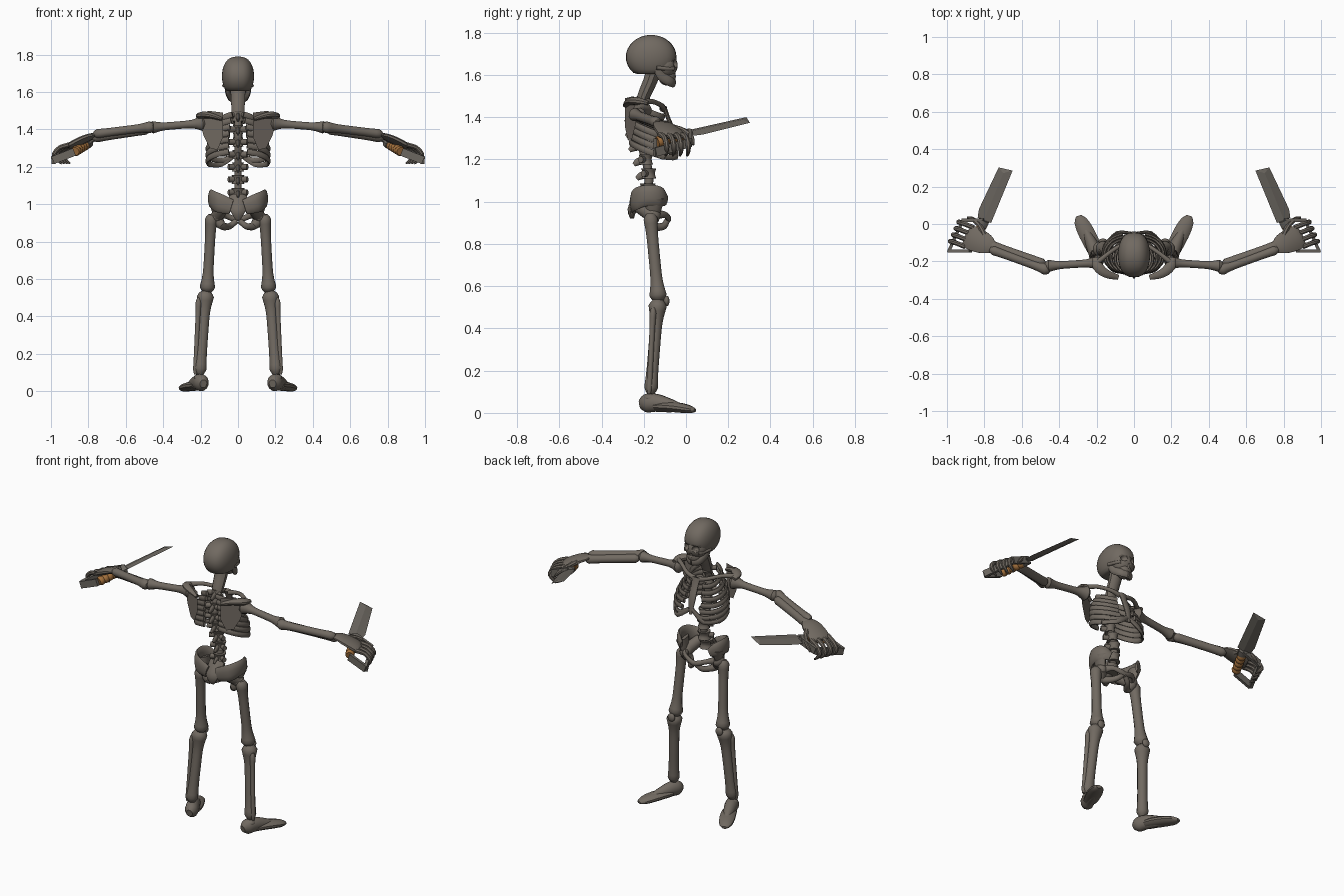
import bpy, bmesh, math
from mathutils import Vector, Matrix

if "Cube" in bpy.data.objects:
    bpy.data.objects.remove(bpy.data.objects["Cube"])


def material(name, *rgb):
    mat = bpy.data.materials.new(name)
    mat.use_nodes = True
    mat.diffuse_color = (*rgb, 1)
    shader = next(node for node in mat.node_tree.nodes if node.type == 'BSDF_PRINCIPLED')
    shader.inputs["Base Color"].default_value = mat.diffuse_color
    return mat


BONE = material("bone grey", .165, .143, .12)
STEEL = material("dull steel", .15, .136, .118)
GRIP = material("orange grip", .36, .16, .045)


def loft(bm, centres, widths, heights, sides=10):
    """Closed tube with an elliptical section at each centre."""
    span = (centres[-1] - centres[0]).normalized()
    reference = Vector((0, 1, 0)) if abs(span.z) > .75 else Vector((0, 0, 1))
    rings = []
    for i, centre in enumerate(centres):
        tangent = (centres[min(i + 1, len(centres) - 1)] - centres[max(i - 1, 0)]).normalized()
        across = tangent.cross(reference).normalized()
        upward = across.cross(tangent)
        angles = [math.tau * (k + .5) / sides for k in range(sides)]
        rings.append([bm.verts.new(centre + across * math.cos(angle) * widths[i]
                                   + upward * math.sin(angle) * heights[i]) for angle in angles])
    for lower, upper in zip(rings, rings[1:]):
        for k in range(sides):
            after = (k + 1) % sides
            bm.faces.new((lower[k], lower[after], upper[after], upper[k]))
    bm.faces.new(rings[0][::-1])
    bm.faces.new(rings[-1])


def curve_through(points, steps=3):
    """Catmull-Rom samples through the given points."""
    points = [Vector(point) for point in points]
    padded = [points[0], *points, points[-1]]
    samples = []
    for before, start, end, after in zip(padded, padded[1:], padded[2:], padded[3:]):
        for step in range(steps):
            t = step / steps
            samples.append(start + (end - before) * (t / 2)
                           + (before * 2 - start * 5 + end * 4 - after) * (t * t / 2)
                           + (start * 3 - before - end * 3 + after) * (t ** 3 / 2))
    return samples + [points[-1]]


def tube(bm, points, width, height, swell=None, sides=10):
    """Curved tube; swell scales the section at each point."""
    swell = swell or [1] * len(points)
    samples = curve_through([(*point, scale) for point, scale in zip(points, swell)])
    loft(bm, [s.to_3d() for s in samples], [width * s.w for s in samples], [height * s.w for s in samples], sides)


def long_bone(bm, start, end, shaft, start_knob, end_knob, depth=1):
    """Straight bone with a slim shaft and rounded knobs at both ends."""
    start, end = Vector(start), Vector(end)
    count = 18
    centres, radii = [], []
    for k in range(count + 1):
        t = (1 - math.cos(math.pi * k / count)) / 2
        radius = shaft
        for knob, distance in ((start_knob, t), (end_knob, 1 - t)):
            radius += (knob - shaft) * math.exp(-(distance / .16) ** 2)
        centres.append(start.lerp(end, t))
        radii.append(radius * min(1, .5 + 9 * min(t, 1 - t)))
    loft(bm, centres, radii, [radius * depth for radius in radii], 12)


def ball(bm, centre, radii, segments=20):
    bmesh.ops.create_uvsphere(bm, u_segments=segments, v_segments=segments // 2 + 2, radius=1,
                              matrix=Matrix.Translation(centre) @ Matrix.Diagonal((*radii, 1)))


def finish(name, bm, mat=BONE, mirror=True, angle=40):
    """Turn the mesh into an object, mirrored to the other side if it is paired."""
    bmesh.ops.recalc_face_normals(bm, faces=bm.faces)
    mesh = bpy.data.meshes.new(name)
    bm.to_mesh(mesh)
    bm.free()
    mesh.materials.append(mat)
    ob = bpy.data.objects.new(name, mesh)
    bpy.context.collection.objects.link(ob)
    for other in bpy.context.selected_objects:
        other.select_set(False)
    bpy.context.view_layer.objects.active = ob
    ob.select_set(True)
    bpy.ops.object.shade_smooth_by_angle(angle=math.radians(angle))
    if mirror:
        ob.modifiers.new("Mirror", 'MIRROR').use_mirror_merge = False
    return ob


# Skull: boxy flat-based cranium, face and muzzle with hollow sockets
sockets = bmesh.new()
for x in (-.033, .033):
    ball(sockets, (x, -.04, 1.655), (.022, .03, .02))
ball(sockets, (0, -.035, 1.61), (.011, .02, .018))
cutter = finish("socket_cutter", sockets, mirror=False)
cutter.hide_render = True
cutter.hide_set(True)
for name, centre, radii in (("cranium", (0, -.165, 1.685), (.086, .12, .105)),
                            ("face", (0, -.1, 1.645), (.07, .06, .065)),
                            ("muzzle", (0, -.09, 1.595), (.045, .042, .045))):
    bm = bmesh.new()
    ball(bm, centre, radii, 28)
    if name == "cranium":
        for vert in bm.verts:
            vert.co.x = math.copysign(radii[0] * abs(vert.co.x / radii[0]) ** .75, vert.co.x)
            vert.co.z = max(vert.co.z, 1.605)
    hollow = finish(name, bm, mirror=False).modifiers.new("Sockets", 'BOOLEAN')
    hollow.operation, hollow.solver, hollow.object = 'DIFFERENCE', 'EXACT', cutter
bm = bmesh.new()
tube(bm, [(.058, -.13, 1.63), (.052, -.115, 1.595), (.035, -.075, 1.57), (0, -.06, 1.565)], .013, .024)
tube(bm, [(.045, -.06, 1.63), (.062, -.09, 1.63), (.075, -.14, 1.635)], .01, .01)
finish("jaw_and_cheekbone", bm)

# Spine: neck column, then chunky vertebrae with back and side processes
bm = bmesh.new()
tube(bm, [(0, -.15, 1.63), (0, -.17, 1.57), (0, -.2, 1.5), (0, -.22, 1.44)], .036, .03, (1.2, 1.1, 1, .8))
column = curve_through([(0, -.2, 1.5), (0, -.23, 1.4), (0, -.22, 1.3), (0, -.19, 1.2), (0, -.175, 1.1), (0, -.2, 1)])
loft(bm, column, [.021] * len(column), [.021] * len(column))
for i, centre in enumerate(column[::2] if len(column) % 2 else column[1::2]):
    radius = .026 + i / 500
    rise = Vector((0, 0, .024))
    tube(bm, [centre + rise, centre, centre - rise], radius, radius, (1, .8, 1))
    tube(bm, [centre, centre + Vector((0, -.035, -.01)), centre + Vector((0, -.057, -.025))],
         .012, .02, (1, .9, .5))
    for side in (-1, 1):
        tube(bm, [centre, centre + Vector((side * .05, -.025, 0))], .013, .016)
finish("spine", bm, mirror=False)

# Ribs: broad flat hoops that slope down towards the breastbone
bm = bmesh.new()
rib_count = 7
for i in range(rib_count):
    level = i / (rib_count - 1)
    grown = min(1, level * 1.4)
    wide = .1 + .065 * math.sin(grown * math.pi / 2)
    middle, depth = -.185 + .03 * grown, .08 + .03 * grown
    reach = 2.85 - .4 * max(0, i - 4)
    hoop = []
    for k in range(9):
        angle = .22 + (reach - .22) * k / 8
        drop = .04 * (1 - math.cos(angle)) + .015 * math.sin(angle)
        hoop.append(Vector((wide * math.sin(angle) ** .8, middle - depth * math.cos(angle), 1.485 - .2 * level - drop)))
    tube(bm, hoop, .009, .016, sides=8)
    if reach < 2.8:  # cartilage rising to the breastbone
        tip = hoop[-1]
        tube(bm, [tip, (tip.x * .6, -.045, tip.z), (.01, -.05, 1.27)], .008, .014, sides=8)
finish("ribs", bm)
bm = bmesh.new()
tube(bm, [(0, -.105, 1.45), (0, -.09, 1.41), (0, -.06, 1.33), (0, -.045, 1.24)], .024, .01, (1.3, 1, 1, .4))
finish("breastbone", bm, mirror=False)

# Shoulder girdle: collarbone and thick ridged blade that hugs the ribs
bm = bmesh.new()
tube(bm, [(.015, -.11, 1.44), (.07, -.115, 1.455), (.14, -.16, 1.475), (.2, -.21, 1.47)], .012, .012, (1.3, 1, 1, 1.3))
finish("collarbone", bm)
bm = bmesh.new()
outline = [(.08, 1.49), (.16, 1.5), (.205, 1.45), (.185, 1.37), (.15, 1.3), (.11, 1.29), (.08, 1.36)]
bm.faces.new([bm.verts.new((x, .5 * x - .33, z)) for x, z in outline])
bmesh.ops.solidify(bm, geom=list(bm.faces), thickness=.022)
tube(bm, [(.085, -.285, 1.455), (.15, -.265, 1.475), (.195, -.225, 1.475), (.205, -.18, 1.465)], .024, .016, (.6, 1, 1.2, .7))
finish("shoulder_blade", bm)

# Arms, with two bones below the elbow
bm = bmesh.new()
long_bone(bm, (.17, -.205, 1.435), (.475, -.225, 1.41), .021, .048, .036)
finish("upper_arm", bm)
bm = bmesh.new()
long_bone(bm, (.45, -.25, 1.415), (.77, -.135, 1.375), .023, .033, .026)
long_bone(bm, (.475, -.215, 1.4), (.775, -.11, 1.355), .025, .026, .028)
finish("forearm", bm)

# Hands: flat palm with four curled fingers and a thumb
bm = bmesh.new()
knuckles, across = Vector((.88, -.07, 1.318)), Vector((.4, -.92, 0))
tube(bm, [(.755, -.128, 1.372), (.79, -.108, 1.362), (.835, -.088, 1.342), knuckles, (.895, -.063, 1.308)],
     .066, .02, (.5, .85, 1, 1, .7))
finish("palm", bm)
bm = bmesh.new()
curl = [Vector(offset) for offset in ((0, 0, 0), (.05, .02, -.015), (.08, .03, -.05), (.065, .03, -.08), (.04, .025, -.1))]
for j in range(4):
    base = knuckles + across * (.037 * j - .055)
    tube(bm, [base + offset for offset in curl], .013, .013, (1.1, 1, 1, .8, .4), 8)
tube(bm, [(.8, -.06, 1.35), (.825, -.01, 1.335), (.86, .025, 1.305), (.89, .035, 1.27)], .014, .014, (1.2, 1, .9, .4), 8)
finish("fingers", bm)

# Knives: ridged grip, steel collar and knuckle guard, flat bevelled blade
start, end, outward = Vector((.8, .02, 1.325)), Vector((.875, -.145, 1.28)), Vector((.115, 0, -.045))
rings = 16
radii = [.027 if k % 3 else .023 for k in range(rings)]
bm = bmesh.new()
loft(bm, [start.lerp(end, .2 + .75 * k / (rings - 1)) for k in range(rings)], radii, radii, 12)
finish("knife_grip", bm, GRIP)
bm = bmesh.new()
loft(bm, [start, start.lerp(end, .2)], [.03] * 2, [.024] * 2, 8)
corners = [start, start + outward, end + outward, end]
for a, b in zip(corners, corners[1:]):
    loft(bm, [a, b], [.012] * 2, [.03] * 2, 4)
finish("knuckle_guard", bm, STEEL)
bm = bmesh.new()
along, half = Vector((-.115, .28, .063)), Vector((.04, .016, -.014))
ridge = along.cross(half).normalized() * .008
for t, side in ((0, -.9), (0, .9), (.15, 1.15), (.96, .85), (1, -.9)):
    bm.verts.new(start + along * t + half * side)
for t in (0, .9):
    for side in (-1, 1):
        bm.verts.new(start + along * t + ridge * side)
bmesh.ops.convex_hull(bm, input=list(bm.verts))
finish("knife_blade", bm, STEEL, angle=10)

# Pelvis: sacrum, flared wings, hip sockets and lower ring
bm = bmesh.new()
tube(bm, [(0, -.2, 1.04), (0, -.23, 1), (0, -.255, .96), (0, -.255, .92)], .05, .028, (1, 1, .8, .3))
finish("sacrum", bm, mirror=False)
bm = bmesh.new()
sweep = [.45 * k for k in range(7)]
tube(bm, [(.035 + .11 * math.sin(a) ** .7, -.17 - .085 * math.cos(a), .985 + .045 * math.sin(a)) for a in sweep],
     .016, .05, (.8, 1, 1, 1, 1, .9, .5))
hip = Vector((.112, -.16, .935))
ball(bm, hip, (.034, .04, .036))
tube(bm, [(.07, -.24, .99), hip, (.09, -.17, .89), (.065, -.14, .88), (.04, -.105, .885), (.01, -.09, .91)],
     .017, .019, (1.7, 2, 1.3, 1, .9, .8))
tube(bm, [hip, (.075, -.105, .94), (.03, -.085, .925), (0, -.083, .917)], .013, .016, (1.8, 1, 1, 1))
tube(bm, [(.13, -.15, 1.02), (.12, -.155, .97), hip], .028, .05, (1, .8, .6))
finish("pelvis", bm)

# Legs and feet
bm = bmesh.new()
long_bone(bm, (.142, -.17, .945), (.165, -.13, .53), .028, .036, .045)
ball(bm, (.122, -.162, .93), (.03, .03, .028))
finish("thigh", bm)
bm = bmesh.new()
ball(bm, (.166, -.092, .53), (.024, .014, .025))
finish("kneecap", bm)
bm = bmesh.new()
long_bone(bm, (.172, -.132, .535), (.204, -.168, .09), .03, .05, .036, .95)
long_bone(bm, (.21, -.155, .5), (.228, -.175, .09), .013, .017, .014)
finish("shin", bm)
bm = bmesh.new()
tube(bm, [(.185, -.218, .04), (.192, -.19, .045), (.21, -.145, .048), (.24, -.075, .034), (.265, -.02, .024)],
     .038, .044, (.5, 1, 1, .75, .4), 12)
tube(bm, [(.21, -.14, .03), (.23, -.095, .03), (.26, -.035, .025), (.285, .015, .017), (.296, .043, .012)],
     .045, .024, (.9, 1, 1, .8, .35), 12)
ball(bm, (.203, -.168, .07), (.033, .035, .022))
finish("foot", bm)
